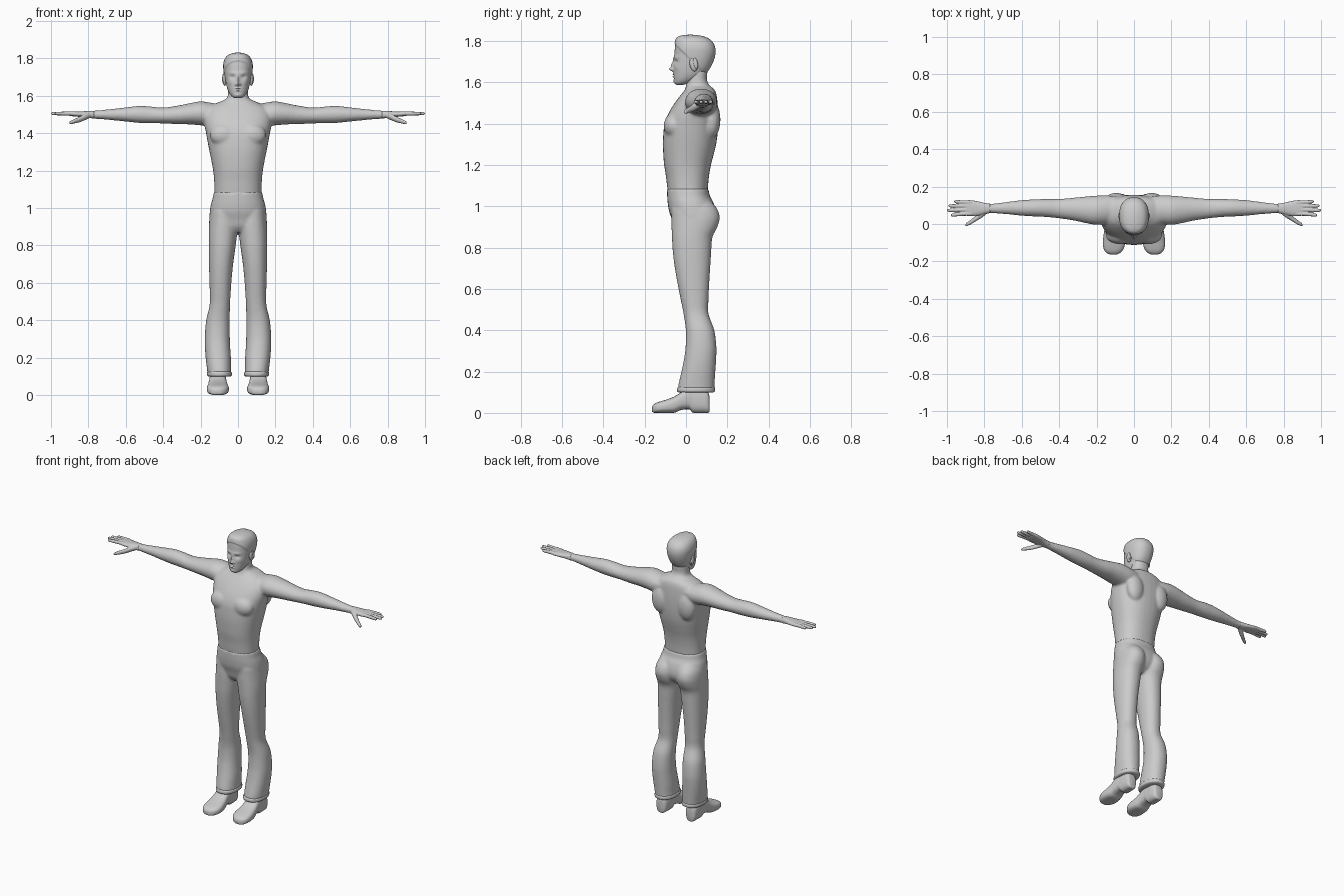
import bpy, bmesh, math
from mathutils import Matrix

grey = bpy.data.materials.new("plain grey")
grey.diffuse_color = (0.6, 0.6, 0.6, 1)


def curve_rows(rows, sub):
    """Smoothly interpolate cross-section rows (Catmull-Rom)."""
    out = []
    for i in range(len(rows) - 1):
        p = [rows[max(0, min(len(rows) - 1, i + k))] for k in (-1, 0, 1, 2)]
        for s in range(sub):
            t = s / sub
            out.append([0.5 * (2 * b + (c - a) * t + (2 * a - 5 * b + 4 * c - d) * t * t
                               + (3 * b - a - 3 * c + d) * t ** 3) for a, b, c, d in zip(*p)])
    return out + [list(rows[-1])]


def loft(bm, axis, rows, side=1, power=2.0, segs=32, sub=5):
    """Rows are (position on axis, low a, high a, low b, high b)."""
    others = [k for k in range(3) if k != axis]
    rings = []
    for t, a0, a1, b0, b1 in curve_rows(rows, sub):
        ring = []
        for j in range(segs):
            an = 2 * math.pi * j / segs
            c, s = math.cos(an), math.sin(an)
            co = [0, 0, 0]
            co[axis] = t
            co[others[0]] = (a0 + a1) / 2 + (a1 - a0) / 2 * math.copysign(abs(c) ** (2 / power), c)
            co[others[1]] = (b0 + b1) / 2 + (b1 - b0) / 2 * math.copysign(abs(s) ** (2 / power), s)
            co[0] *= side
            ring.append(bm.verts.new(co))
        rings.append(ring)
    for r, q in zip(rings, rings[1:]):
        for j in range(segs):
            k = (j + 1) % segs
            bm.faces.new((r[j], r[k], q[k], q[j]))
    bm.faces.new(rings[0])
    bm.faces.new(rings[-1])


def ball(bm, centre, size, tilt=0.0):
    m = Matrix.Translation(centre) @ Matrix.Rotation(tilt, 4, 'X') @ Matrix.Diagonal((*size, 1))
    bmesh.ops.create_uvsphere(bm, u_segments=24, v_segments=16, radius=1, matrix=m)


def finish(name, bm, voxel=0, smooth=0):
    bmesh.ops.recalc_face_normals(bm, faces=bm.faces)
    me = bpy.data.meshes.new(name)
    bm.to_mesh(me)
    bm.free()
    me.materials.append(grey)
    ob = bpy.data.objects.new(name, me)
    bpy.context.collection.objects.link(ob)
    for o in bpy.context.selected_objects:
        o.select_set(False)
    ob.select_set(True)
    bpy.context.view_layer.objects.active = ob
    if voxel:
        mod = ob.modifiers.new("blend", 'REMESH')
        mod.mode, mod.voxel_size = 'VOXEL', voxel
        mod.use_smooth_shade = True
        mod = ob.modifiers.new("soften", 'SMOOTH')
        mod.factor, mod.iterations = 0.5, smooth
        bpy.ops.object.shade_smooth()
    else:
        bpy.ops.object.shade_smooth_by_angle(angle=math.radians(50))
    return ob


# torso, neck and arms blended into one skin
bm = bmesh.new()
loft(bm, 2, [(z, -w, w, f, b) for z, w, f, b in [
    (1.00, .130, -.075, .110), (1.05, .127, -.085, .105), (1.10, .126, -.092, .107),
    (1.15, .128, -.098, .112), (1.20, .133, -.106, .121), (1.25, .142, -.110, .134),
    (1.30, .152, -.112, .146), (1.35, .162, -.110, .153), (1.40, .171, -.104, .156),
    (1.45, .180, -.085, .156), (1.50, .180, -.055, .153), (1.54, .155, -.025, .148),
    (1.565, .105, -.005, .138), (1.585, .062, .000, .115), (1.61, .054, .004, .102),
    (1.65, .053, .010, .104), (1.68, .050, .015, .100)]], power=2.3)
for s in (1, -1):
    loft(bm, 0, [
        (.08, .015, .145, 1.47, 1.55), (.14, .000, .153, 1.44, 1.562), (.20, -.005, .152, 1.442, 1.57),
        (.26, .005, .147, 1.447, 1.560), (.32, .018, .141, 1.448, 1.548), (.40, .030, .134, 1.452, 1.537),
        (.47, .037, .134, 1.453, 1.543), (.53, .040, .132, 1.455, 1.546), (.60, .044, .128, 1.462, 1.538),
        (.68, .052, .118, 1.470, 1.529), (.75, .057, .110, 1.476, 1.522), (.80, .058, .110, 1.480, 1.519)],
        side=s)
    ball(bm, (s * .095, .125, 1.42), (.06, .042, .09))       # shoulder blade
    ball(bm, (s * .075, -.062, 1.39), (.075, .046, .06))     # chest muscle
finish("torso_and_arms", bm, .007, 10)

# trousers: hips and two legs blended
bm = bmesh.new()
loft(bm, 2, [(z, -w, w, f, b) for z, w, f, b in [
    (.87, .08, -.035, .085), (.90, .135, -.058, .125), (.94, .152, -.070, .145), (.98, .151, -.083, .144),
    (1.02, .145, -.089, .132), (1.05, .136, -.091, .116), (1.085, .130, -.092, .109)]], power=2.3)
for s in (1, -1):
    loft(bm, 2, [
        (.105, .035, .162, -.040, .137), (.14, .037, .166, -.036, .138), (.20, .038, .173, -.022, .142),
        (.26, .042, .177, -.010, .146), (.32, .044, .177, -.002, .147), (.40, .044, .170, -.001, .137),
        (.48, .043, .152, -.012, .109), (.55, .039, .151, -.026, .109), (.62, .034, .153, -.040, .112),
        (.70, .026, .155, -.054, .117), (.78, .015, .156, -.064, .122), (.85, .006, .156, -.068, .128),
        (.90, .000, .155, -.070, .152), (.945, .000, .153, -.070, .163), (.99, .002, .146, -.070, .150),
        (1.03, .01, .125, -.060, .115)], side=s, power=2.2)
finish("trousers", bm, .007, 5)

# rolled hem around each ankle
bm = bmesh.new()
for s in (1, -1):
    loft(bm, 2, [(.098, .045, .154, -.032, .130), (.103, .034, .164, -.042, .139),
                 (.113, .032, .166, -.044, .141), (.123, .034, .164, -.041, .139),
                 (.128, .045, .154, -.030, .130)], side=s, power=2.2, sub=3)
finish("hems", bm)

# shoes with heel, arch and rounded toe
bm = bmesh.new()
for s in (1, -1):
    loft(bm, 1, [
        (.114, .085, .130, .008, .075), (.110, .078, .137, .001, .095), (.100, .071, .143, 0, .110),
        (.075, .066, .147, 0, .125), (.045, .065, .149, 0, .130), (.030, .064, .150, .003, .130),
        (.018, .064, .152, .016, .128), (-.005, .062, .155, .017, .115), (-.030, .059, .158, .012, .096),
        (-.055, .054, .162, .001, .080), (-.090, .049, .166, 0, .066), (-.120, .051, .165, 0, .057),
        (-.143, .062, .157, 0, .049), (-.157, .078, .143, .001, .040), (-.164, .095, .125, .006, .030)],
        side=s, power=2.8, sub=3)
finish("shoes", bm)

# hands: palm, four fingers and thumb
for s, label in ((1, "left"), (-1, "right")):
    bm = bmesh.new()
    loft(bm, 0, [(.77, .058, .109, 1.478, 1.520), (.80, .053, .113, 1.482, 1.519),
                 (.83, .046, .120, 1.486, 1.517), (.87, .042, .127, 1.489, 1.516),
                 (.90, .046, .126, 1.493, 1.514), (.91, .056, .116, 1.497, 1.511)], side=s, power=2.4)
    for y0, y1, tip in ((.054, .048, .980), (.075, .073, 1.0), (.096, .097, .992), (.116, .120, .962)):
        loft(bm, 0, [(x, y - r, y + r, 1.505 - r, 1.505 + r) for x, y, r in (
            (.87, y0, .0105), (.91, y0, .0105), ((.91 + tip) / 2, (y0 + y1) / 2, .0098),
            (tip - .012, y1, .0085), (tip - .003, y1, .006), (tip, y1, .002))], side=s, segs=16)
    loft(bm, 0, [(x, y - r, y + r, z - r, z + r) for x, y, z, r in (
        (.785, .070, 1.498, .014), (.815, .050, 1.488, .017), (.845, .030, 1.474, .015),
        (.875, .009, 1.464, .012), (.895, -.002, 1.457, .009), (.902, -.006, 1.455, .004))], side=s, segs=16)
    finish(label + "_hand", bm, .003, 2)

# head: skull loft, then face and hair shaped by soft bumps
bm = bmesh.new()
loft(bm, 2, [(z, -w, w, f, b) for z, w, f, b in [
    (1.588, .018, -.046, -.015), (1.596, .032, -.054, .015), (1.612, .045, -.058, .050),
    (1.635, .056, -.060, .085), (1.665, .064, -.061, .110), (1.70, .070, -.059, .128),
    (1.735, .074, -.056, .138), (1.765, .075, -.054, .138), (1.79, .070, -.051, .129),
    (1.81, .059, -.046, .110), (1.822, .043, -.034, .085), (1.829, .022, -.010, .055),
    (1.831, .006, .015, .030)]], power=2.25, segs=96, sub=7)
bumps = [  # x, z, width, height, push forward
    (0, 1.664, .010, .009, .022), (0, 1.685, .007, .014, .012), (0, 1.712, .008, .012, .004),
    (.030, 1.700, .014, .009, -.009), (.028, 1.722, .020, .007, .004), (.013, 1.660, .005, .005, .006),
    (0, 1.640, .017, .004, .005), (0, 1.628, .014, .004, .005), (0, 1.634, .016, .002, -.004),
    (0, 1.603, .018, .009, .004), (.042, 1.672, .012, .012, .003)]
for v in bm.verts:
    x, y, z = v.co
    if y < 0:
        for bx, bz, w, h, push in bumps:
            v.co.y -= push * math.exp(-((abs(x) - bx) / w) ** 2 - ((z - bz) / h) ** 2)
    edge = z - (1.78 - 1.0 * (y + .05))                     # hairline
    lift = .004 * max(0, min(1, edge / .008))
    v.co.x *= 1 + lift / .075
    v.co.y += lift * (1 if y > .04 else -1) * min(1, abs(y - .04) / .05)
finish("head", bm)

# ears
bm = bmesh.new()
for s in (1, -1):
    ball(bm, (s * .071, .036, 1.687), (.011, .018, .034), .2)
    ball(bm, (s * .078, .046, 1.692), (.007, .011, .027), .2)
finish("ears", bm)
